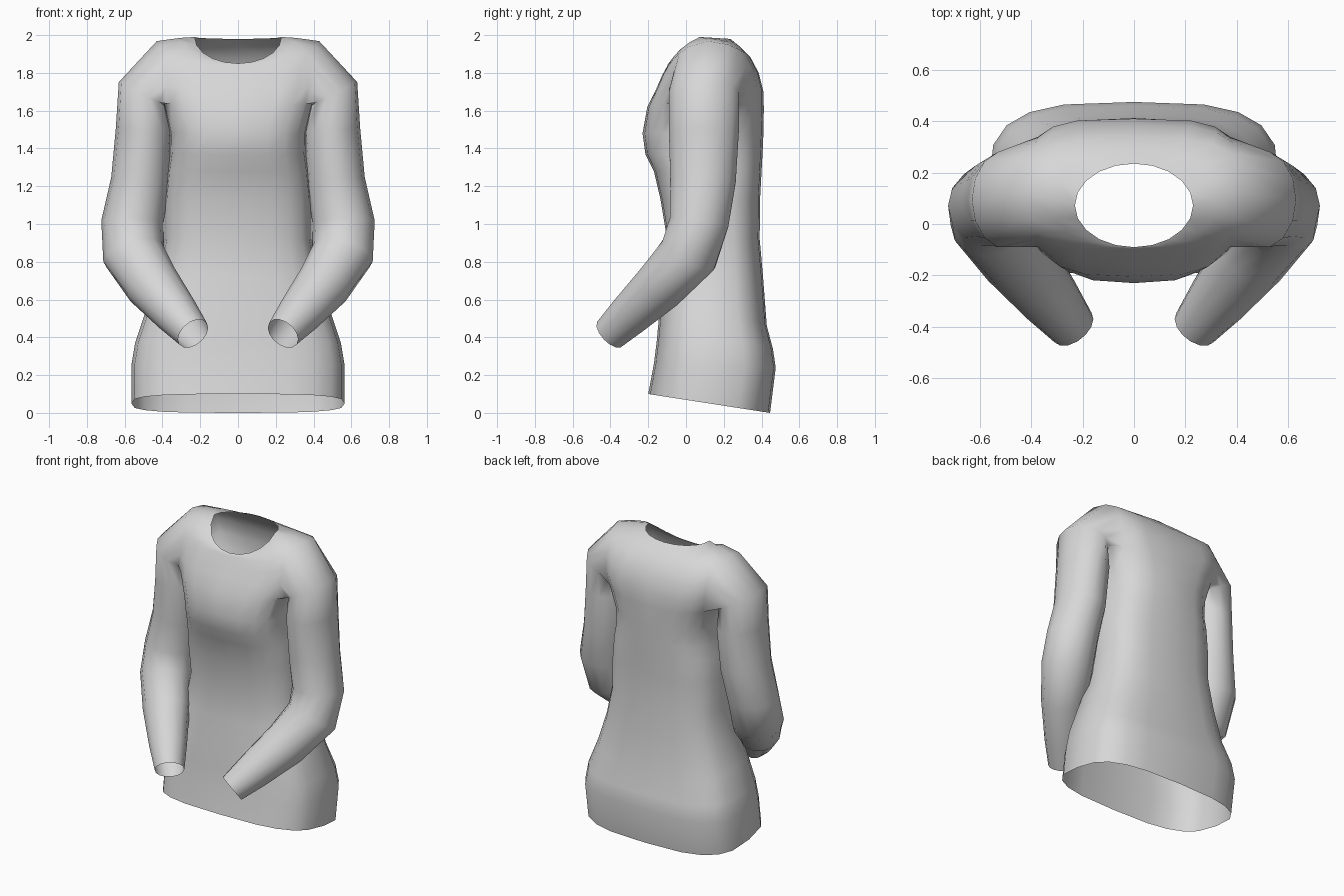
import bpy, bmesh, math
from mathutils import Vector

if "Cube" in bpy.data.objects:
    bpy.data.objects.remove(bpy.data.objects["Cube"])

SIDES = 20
# Torso rings: half width, front y, back y, front z, side z, back z, squareness
TORSO = [
    (.565, -.20, .445, .10, .05, 0, .64),
    (.565, -.17, .475, .26, .25, .24, .62),
    (.545, -.155, .46, .38, .37, .34, .62),
    (.488, -.14, .428, .54, .54, .46, .65),
    (.428, -.115, .408, .72, .72, .72, .68),
    (.39, -.10, .39, .92, .92, .92, .68),
    (.39, -.135, .392, 1.13, 1.13, 1.13, .68),
    (.375, -.17, .40, 1.28, 1.28, 1.28, .68),
    (.362, -.215, .405, 1.37, 1.37, 1.37, .7),
    (.365, -.23, .41, 1.48, 1.48, 1.48, .7),
    (.405, -.205, .412, 1.62, 1.65, 1.61, .64),
    (.42, -.16, .41, 1.71, 1.77, 1.70, .54),
    (.43, -.125, .385, 1.79, 1.88, 1.80, .56),
    (.43, -.10, .34, 1.835, 1.968, 1.885, .65),
    (.31, -.096, .29, 1.845, 1.985, 1.935, .8),
    (.23, -.09, .235, 1.85, 1.99, 1.98, 1),
]
ARM_LOW, ARM_TOP = 10, 13      # rows bounding each armhole

# Left sleeve rings: centre, direction, radius across, radius front to back
SLEEVE = [
    ((.50, .095, 1.685), (.45, 0, -.89), .147, .19),
    ((.497, .095, 1.50), (.05, 0, -1), .15, .19),
    ((.518, .09, 1.23), (.12, -.05, -1), .154, .178),
    ((.559, .07, 1.01), (.05, -.15, -1), .165, .16),
    ((.552, .015, .84), (-.25, -.45, -.8), .167, .16),
    ((.453, -.13, .68), (-.5, -.62, -.6), .148, .14),
    ((.322, -.298, .52), (-.5, -.64, -.6), .118, .114),
    ((.238, -.402, .42), (-.5, -.64, -.6), .092, .094),
]


def spow(v, e):
    return math.copysign(abs(v) ** e, v)


def torso_point(k, ring):
    """Point k of a squarish ring whose height varies front to back."""
    w, yf, yb, zf, zs, zb, e = ring
    a = 2 * math.pi * k / SIDES
    x, y = spow(math.cos(a), e), spow(math.sin(a), e)
    end = zf if y < 0 else zb
    # The hem and neckline are cut straight, the shoulders are rounded
    rise = abs(y) if zs < .3 or e == 1 else y * y
    return (w * x, (yf + yb) / 2 + y * (yb - yf) / 2, zs + (end - zs) * rise)


bm = bmesh.new()

# Torso, leaving an armhole on each side
rows = [[bm.verts.new(torso_point(k, r)) for k in range(SIDES)] for r in TORSO]
hole = {(s + d) % SIDES for s in (0, SIDES // 2) for d in (-2, -1, 0, 1)}
for r in range(len(rows) - 1):
    for k in range(SIDES):
        if ARM_LOW <= r < ARM_TOP and k in hole:
            continue
        n = (k + 1) % SIDES
        bm.faces.new((rows[r][k], rows[r][n], rows[r + 1][n], rows[r + 1][k]))

# Sleeves, grown from the armhole edge down to the open cuff
steps = [(ARM_TOP, k) for k in (0, -1, -2)]
steps += [(r, -2) for r in range(ARM_TOP - 1, ARM_LOW, -1)]
steps += [(ARM_LOW, k) for k in range(-2, 3)]
steps += [(r, 2) for r in range(ARM_LOW + 1, ARM_TOP + 1)] + [(ARM_TOP, 1)]
count = len(steps)
for side in (1, -1):
    loop = [rows[r][(k if side > 0 else SIDES // 2 - k) % SIDES] for r, k in steps]
    for centre, direction, across, depth in SLEEVE:
        t = Vector(direction).normalized()
        u = Vector((1, 0, 0))
        u = (u - t * u.dot(t)).normalized()
        v = u.cross(t)
        if v.y > 0:
            v = -v
        ring = []
        for i in range(count):
            a = 2 * math.pi * i / count
            p = Vector(centre) + u * across * math.cos(a) + v * depth * math.sin(a)
            ring.append(bm.verts.new((p.x * side, p.y, p.z)))
        for i in range(count):
            n = (i + 1) % count
            bm.faces.new((loop[i], loop[n], ring[n], ring[i]))
        loop = ring

bmesh.ops.recalc_face_normals(bm, faces=bm.faces)
# Make sure the cloth faces outward
chest = min(bm.faces, key=lambda f: f.calc_center_median().y
            + 9 * abs(f.calc_center_median().x))
if chest.normal.y > 0:
    bmesh.ops.reverse_faces(bm, faces=bm.faces)

mesh = bpy.data.meshes.new("long_sleeved_top")
bm.to_mesh(mesh)
bm.free()
top = bpy.data.objects.new("long_sleeved_top", mesh)
bpy.context.collection.objects.link(top)

# Plain cloth
cloth = bpy.data.materials.new("light_grey_cloth")
cloth.use_nodes = True
grey = (.68, .68, .68, 1)
cloth.diffuse_color = grey
cloth.node_tree.nodes["Principled BSDF"].inputs["Base Color"].default_value = grey
mesh.materials.append(cloth)

bpy.context.view_layer.objects.active = top
top.select_set(True)
bpy.ops.object.shade_smooth_by_angle(angle=math.radians(80))
